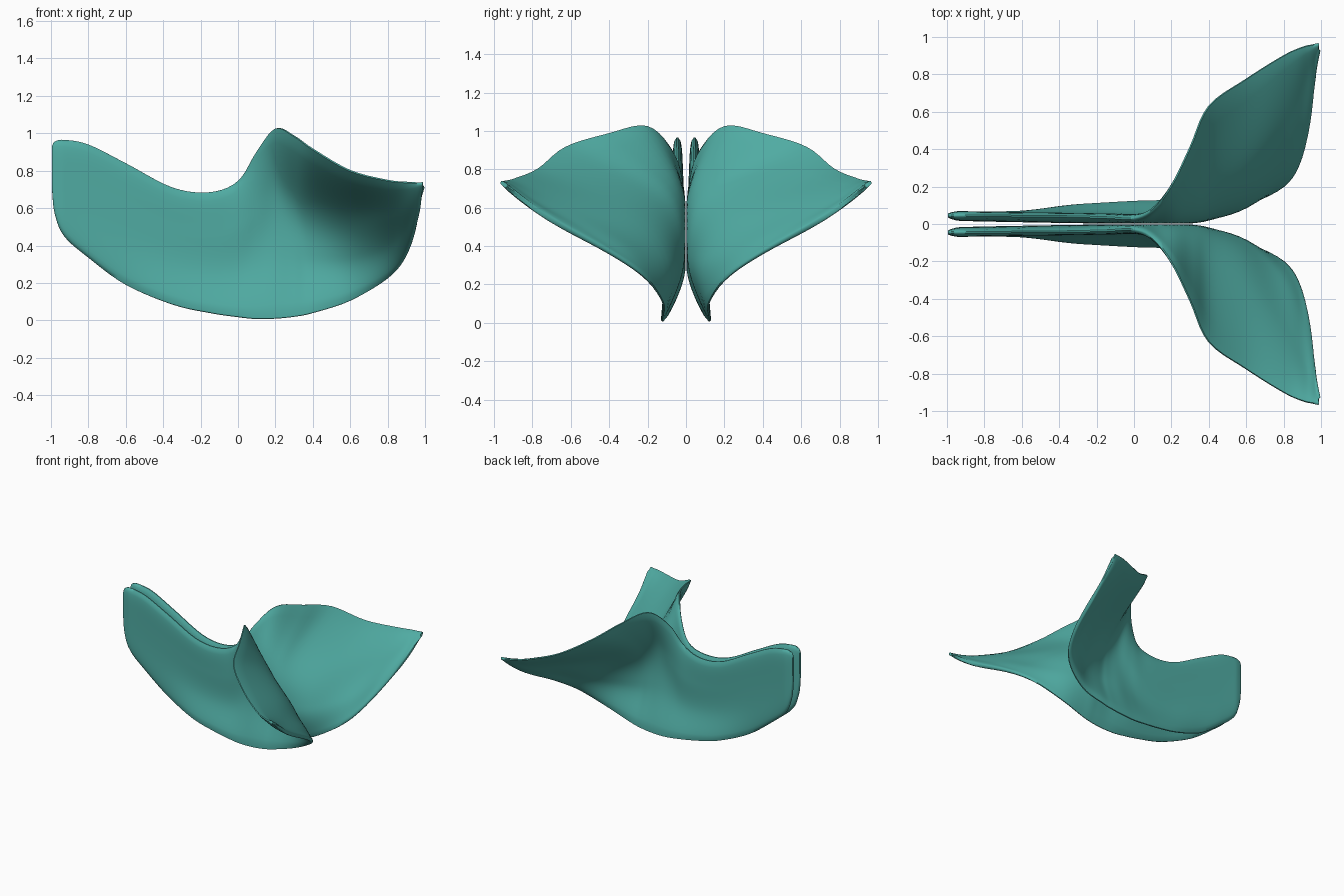
import bpy
from mathutils import Vector

if "Cube" in bpy.data.objects:
    bpy.data.objects.remove(bpy.data.objects["Cube"])

# cross-sections along x: x, z bottom, z top, then y at 0, 1/3, 2/3 and full height
SECTIONS = [
    (-0.995, 0.70, 0.93, .045, .045, .045, .045),
    (-0.98, 0.57, 0.955, .045, .045, .045, .045),
    (-0.93, 0.45, 0.965, .045, .043, .043, .045),
    (-0.80, 0.335, 0.94, .047, .040, .040, .045),
    (-0.60, 0.19, 0.84, .055, .038, .036, .042),
    (-0.35, 0.085, 0.71, .092, .038, .032, .040),
    (-0.15, 0.04, 0.685, .108, .036, .030, .035),
    (0.00, 0.018, 0.745, .118, .032, .028, .030),
    (0.10, 0.008, 0.90, .122, .028, .028, .075),
    (0.20, 0.010, 1.025, .125, .028, .040, .205),
    (0.30, 0.020, 0.985, .125, .030, .080, .410),
    (0.40, 0.040, 0.915, .122, .042, .150, .630),
    (0.60, 0.105, 0.80, .120, .120, .300, .775),
    (0.80, 0.225, 0.748, .200, .325, .580, .900),
    (0.90, 0.345, 0.738, .360, .550, .760, .945),
    (0.955, 0.51, 0.735, .660, .770, .870, .958),
    (0.988, 0.70, 0.735, .925, .935, .950, .965),
]
SUB, NV = 5, 28   # steps between sections, steps over the height


def spline(points, t):
    """Catmull-Rom through the points, t measured in point steps."""
    n = len(points) - 1
    i = min(int(t), n - 1)
    f = t - i
    b, c = points[i], points[i + 1]
    a = points[i - 1] if i > 0 else 2 * b - c
    d = points[i + 2] if i + 2 <= n else 2 * c - b
    return 0.5 * (2 * b + (c - a) * f + (2 * a - 5 * b + 4 * c - d) * f * f
                  + (3 * b - a - 3 * c + d) * f ** 3)


# middle surface of one petal
columns = list(zip(*SECTIONS))
NU = SUB * (len(SECTIONS) - 1)
mid = []
for i in range(NU + 1):
    x, zb, zt, *ys = [spline(col, i / SUB) for col in columns]
    mid.append([Vector((x, spline(ys, 3 * j / NV), zb + (zt - zb) * j / NV))
                for j in range(NV + 1)])


def offset_points(i, j):
    """Outer and inner surface points, thin towards the rim."""
    p = mid[i][j]
    du = mid[min(i + 1, NU)][j] - mid[max(i - 1, 0)][j]
    dv = mid[i][min(j + 1, NV)] - mid[i][max(j - 1, 0)]
    n = dv.cross(du).normalized()
    rim_v = 1 - abs(2 * j / NV - 1) ** 5
    rim_u = min(1, (min(p.x + 1, 1 - p.x)) / 0.06)
    h = 0.004 + (0.022 if p.x < 0 else 0.022 - 0.008 * p.x) * (rim_v * rim_u) ** 0.5
    pair = [p + n * h, p - n * h]
    for q in pair:
        q.y = max(q.y, 0.003)
        q.z = max(q.z, 0.0)
    return pair


# skin: outer grid, inner grid and the rim between them
W = NV + 1
pairs = [offset_points(i, j) for i in range(NU + 1) for j in range(W)]
verts = [p[0] for p in pairs] + [p[1] for p in pairs]
M = len(pairs)
faces = []
for i in range(NU):
    for j in range(NV):
        a, b, c, d = i * W + j, (i + 1) * W + j, (i + 1) * W + j + 1, i * W + j + 1
        faces += [(a, d, c, b), (a + M, b + M, c + M, d + M)]
loop = ([i * W for i in range(NU)] + [NU * W + j for j in range(NV)]
        + [i * W + NV for i in range(NU, 0, -1)] + list(range(NV, 0, -1)))
for a, b in zip(loop, loop[1:] + loop[:1]):
    faces.append((a, b, b + M, a + M))

teal = bpy.data.materials.new("teal")
teal.diffuse_color = (0.08, 0.41, 0.365, 1)
teal.use_nodes = True
teal.node_tree.nodes["Principled BSDF"].inputs["Base Color"].default_value = teal.diffuse_color

mesh = bpy.data.meshes.new("petals")
mesh.from_pydata([tuple(v) for v in verts], [], faces)
mesh.materials.append(teal)
mesh.update()
petals = bpy.data.objects.new("petals", mesh)
bpy.context.collection.objects.link(petals)

# consistent normals and smooth shading
import bmesh
bm = bmesh.new()
bm.from_mesh(mesh)
bmesh.ops.recalc_face_normals(bm, faces=bm.faces)
bm.to_mesh(mesh)
bm.free()
bpy.context.view_layer.objects.active = petals
petals.select_set(True)
bpy.ops.object.shade_smooth_by_angle(angle=1.0)

# second petal
mirror = petals.modifiers.new("mirror", 'MIRROR')
mirror.use_axis = (False, True, False)
mirror.use_mirror_merge = False
